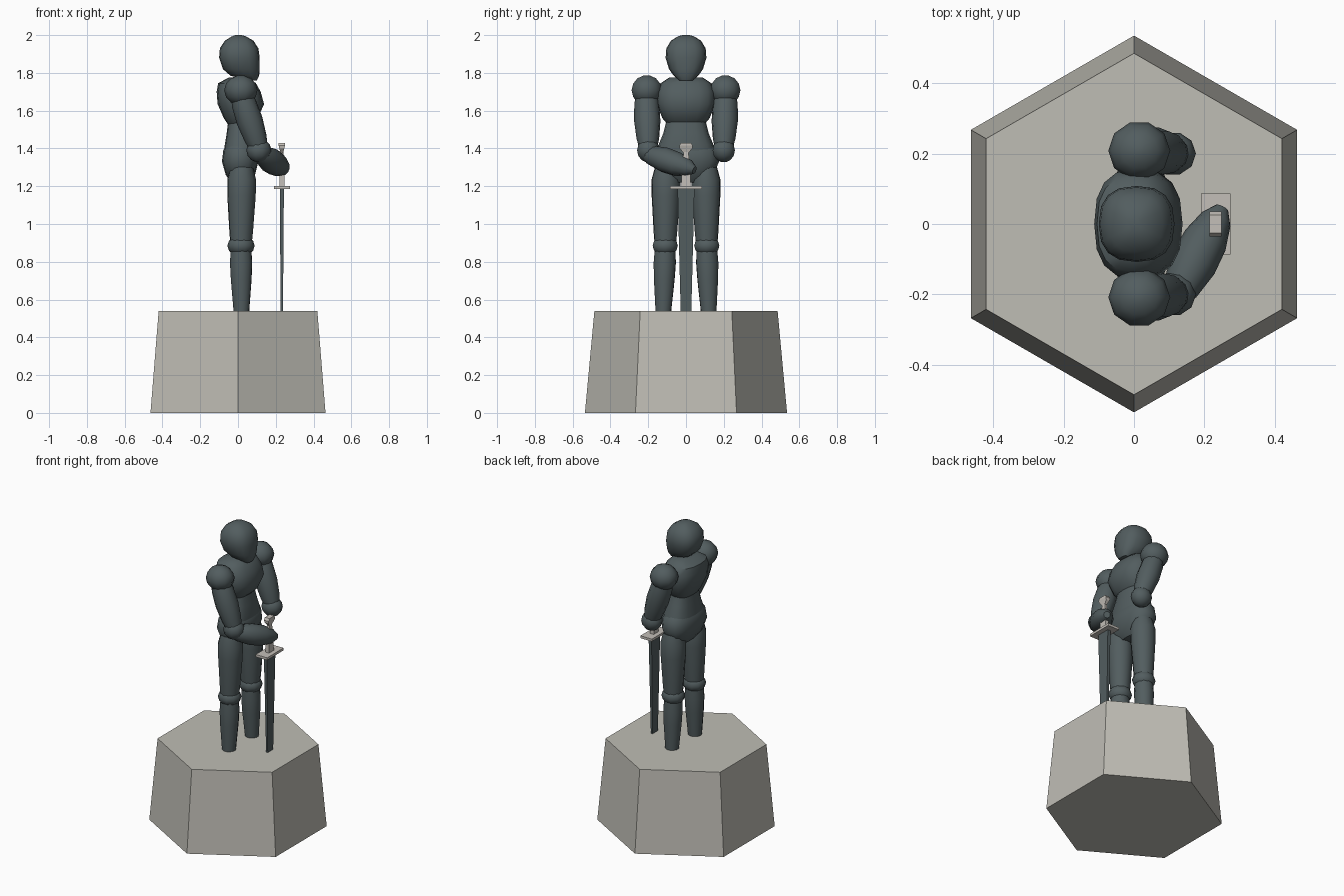
import bpy, bmesh, math
from mathutils import Vector

cube = bpy.data.objects.get("Cube")
if cube:
    bpy.data.objects.remove(cube, do_unlink=True)


def material(name, rgb):
    m = bpy.data.materials.new(name)
    m.use_nodes = True
    m.diffuse_color = (*rgb, 1)
    m.node_tree.nodes["Principled BSDF"].inputs["Base Color"].default_value = (*rgb, 1)
    return m


ARMOUR = material("dark armour", (0.085, 0.11, 0.115))
STONE = material("pale stone", (0.52, 0.51, 0.46))
HILT = material("pale hilt metal", (0.55, 0.52, 0.48))


def skin(name, rings, mat, smooth=True):
    """Join rings of points into one closed mesh."""
    bm = bmesh.new()
    loops = [[bm.verts.new(p) for p in ring] for ring in rings]
    n = len(loops[0])
    for low, high in zip(loops, loops[1:]):
        for i in range(n):
            j = (i + 1) % n
            bm.faces.new((low[i], low[j], high[j], high[i]))
    bm.faces.new(loops[0][::-1])
    bm.faces.new(loops[-1])
    bmesh.ops.recalc_face_normals(bm, faces=bm.faces[:])
    me = bpy.data.meshes.new(name)
    bm.to_mesh(me)
    bm.free()
    me.materials.append(mat)
    ob = bpy.data.objects.new(name, me)
    bpy.context.collection.objects.link(ob)
    if smooth:
        bpy.ops.object.select_all(action="DESELECT")
        ob.select_set(True)
        bpy.context.view_layer.objects.active = ob
        bpy.ops.object.shade_smooth_by_angle(angle=math.radians(40))
    return ob


def body(name, sections, power=0.8, n=16):
    """Loft of rounded sections: (z, back x, front x, half width)."""
    def bend(v):
        return math.copysign(abs(v) ** power, v)
    rings = []
    for z, back, front, half in sections:
        angles = [2 * math.pi * i / n for i in range(n)]
        rings.append([((back + front) / 2 + (front - back) / 2 * bend(math.cos(a)),
                       half * bend(math.sin(a)), z) for a in angles])
    return skin(name, rings, ARMOUR)


def limb(name, start, end, profile, n=12):
    """Round limb from start to end; profile is (fraction, radius)."""
    a, b = Vector(start), Vector(end)
    turn = (b - a).to_track_quat("Z", "Y")
    rings = []
    for t, r in profile:
        rings.append([a.lerp(b, t) + turn @ Vector((r * math.cos(2 * math.pi * i / n),
                                                   r * math.sin(2 * math.pi * i / n), 0))
                      for i in range(n)])
    return skin(name, rings, ARMOUR)


def ball(name, centre, size):
    """Faceted joint guard."""
    rings = []
    for k in range(7):
        lat = math.pi * (0.06 + 0.88 * k / 6)
        rings.append([(centre[0] + size[0] * math.sin(lat) * math.cos(i * math.pi / 5),
                       centre[1] + size[1] * math.sin(lat) * math.sin(i * math.pi / 5),
                       centre[2] - size[2] * math.cos(lat)) for i in range(10)])
    return skin(name, rings, ARMOUR)


def bar(name, sections, mat, x=0.232):
    """Four-sided tapered bar: (z, half depth, half width)."""
    rings = [[(x - d, -w, z), (x + d, -w, z), (x + d, w, z), (x - d, w, z)]
             for z, d, w in sections]
    return skin(name, rings, mat, smooth=False)


# Plinth
skin("plinth", [[(r * math.sin(i * math.pi / 3), r * math.cos(i * math.pi / 3), z)
                 for i in range(6)] for z, r in ((0, 0.535), (0.54, 0.485))], STONE, False)

# Head and trunk
body("head", [(1.76, 0.055, 0.1, 0.035), (1.785, -0.04, 0.112, 0.065),
              (1.82, -0.08, 0.115, 0.09), (1.88, -0.1, 0.115, 0.108),
              (1.93, -0.096, 0.108, 0.104), (1.97, -0.07, 0.082, 0.08),
              (1.992, -0.035, 0.045, 0.045), (2.0, -0.015, 0.02, 0.02)])
body("chest", [(1.53, -0.055, 0.075, 0.1), (1.56, -0.075, 0.105, 0.125),
               (1.635, -0.108, 0.138, 0.155), (1.7, -0.113, 0.12, 0.155),
               (1.745, -0.105, 0.095, 0.135), (1.775, -0.05, 0.06, 0.09)])
body("waist", [(1.37, -0.075, 0.105, 0.155), (1.42, -0.07, 0.105, 0.145),
               (1.48, -0.06, 0.095, 0.12), (1.56, -0.05, 0.08, 0.1)])
body("hips", [(1.22, -0.035, 0.06, 0.08), (1.26, -0.065, 0.09, 0.145),
              (1.33, -0.085, 0.108, 0.175), (1.39, -0.078, 0.105, 0.165),
              (1.42, -0.06, 0.08, 0.14)])

# Paired arms and legs
for word, s in (("right", -1), ("left", 1)):
    ball(word + "_shoulder", (0.015, 0.208 * s, 1.708), (0.088, 0.084, 0.08))
    limb(word + "_upper_arm", (0.01, 0.21 * s, 1.7), (0.115, 0.2 * s, 1.39),
         [(0, 0.05), (0.2, 0.066), (0.5, 0.07), (0.8, 0.06), (1, 0.045)])
    ball(word + "_elbow", (0.11, 0.2 * s, 1.39), (0.066, 0.062, 0.064))
    limb(word + "_thigh", (0.02, 0.105 * s, 1.3), (0.016, 0.11 * s, 0.87),
         [(0, 0.06), (0.15, 0.077), (0.35, 0.076), (0.8, 0.063), (1, 0.055)])
    ball(word + "_knee", (0.016, 0.11 * s, 0.885), (0.072, 0.07, 0.056))
    limb(word + "_shin", (0.016, 0.11 * s, 0.88), (0.018, 0.12 * s, 0.535),
         [(0, 0.055), (0.25, 0.06), (0.5, 0.056), (1, 0.042)])

# Forearm reaching to the sword
limb("right_forearm", (0.115, -0.215, 1.375), (0.25, 0.045, 1.285),
     [(0, 0.035), (0.12, 0.052), (0.4, 0.067), (0.65, 0.064), (0.88, 0.045), (1, 0.02)])

# Sword
bar("sword_blade", [(0.535, 0.006, 0.028), (1.19, 0.011, 0.045)], ARMOUR)
bar("sword_guard", [(1.184, 0.042, 0.086), (1.2, 0.042, 0.086)], HILT)
bar("sword_grip", [(1.2, 0.013, 0.025), (1.26, 0.013, 0.024), (1.39, 0.008, 0.012)], HILT)
bar("sword_pommel", [(1.375, 0.007, 0.012), (1.4, 0.013, 0.033),
                     (1.415, 0.017, 0.035), (1.43, 0.017, 0.026)], HILT)
